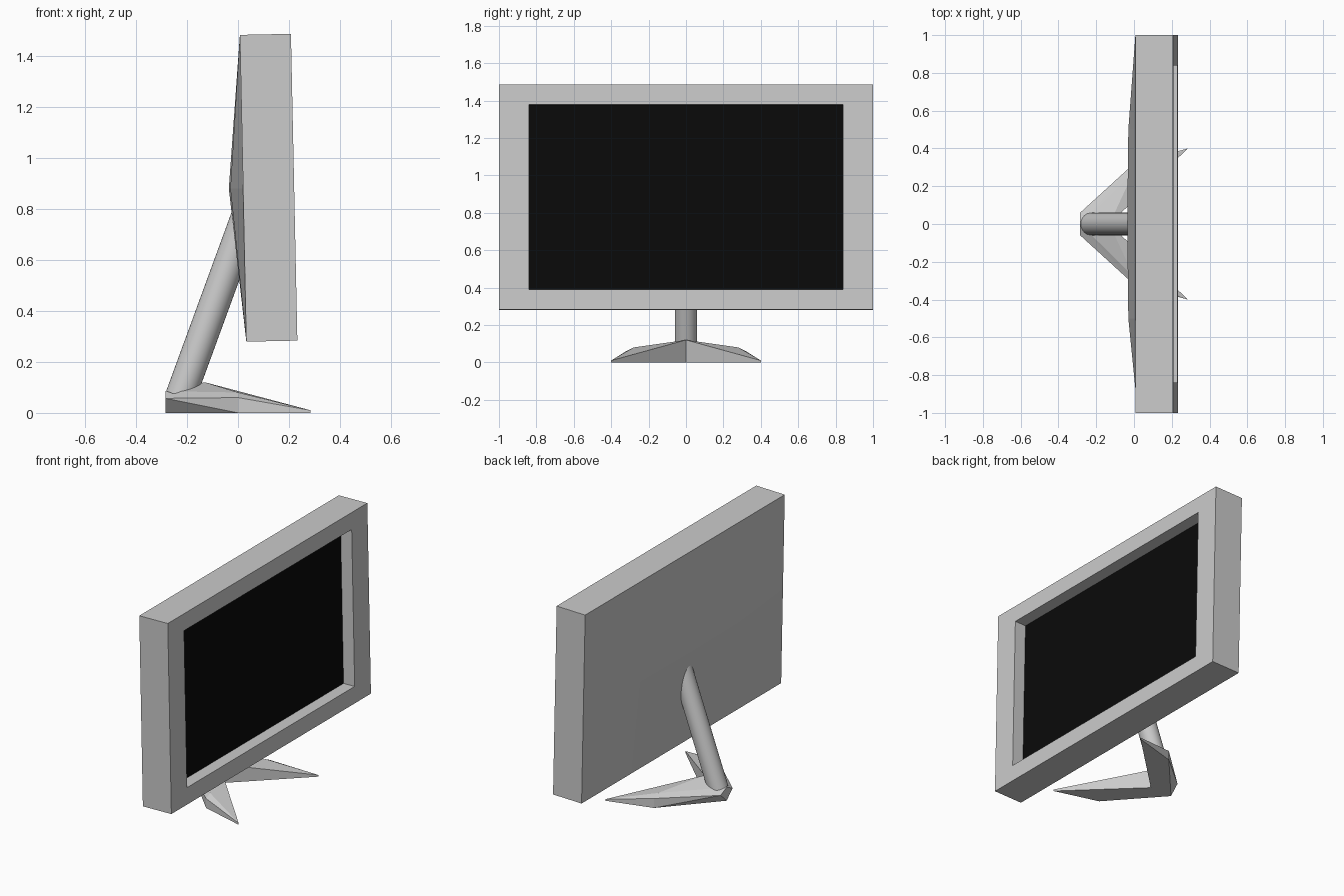
import bpy, bmesh, math
from mathutils import Matrix, Vector

if "Cube" in bpy.data.objects:
    bpy.data.objects.remove(bpy.data.objects["Cube"])

TILT = Matrix.Translation((0.12, 0, 0.882)) @ Matrix.Rotation(math.radians(-1.2), 4, 'Y')


def finish(name, bm, matrix=Matrix()):
    bmesh.ops.remove_doubles(bm, verts=bm.verts, dist=1e-4)
    bmesh.ops.recalc_face_normals(bm, faces=bm.faces)
    bm.transform(matrix)
    mesh = bpy.data.meshes.new(name)
    bm.to_mesh(mesh)
    bm.free()
    obj = bpy.data.objects.new(name, mesh)
    bpy.context.collection.objects.link(obj)
    return obj


def rect(bm, x, hy, hz):
    return [bm.verts.new((x, a * hy, b * hz)) for a, b in ((-1, -1), (1, -1), (1, 1), (-1, 1))]


# Housing: sides, front border and recess walls as successive rectangles
bm = bmesh.new()
loops = [rect(bm, -0.1, 1, 0.601), rect(bm, 0.1, 1, 0.601),
         rect(bm, 0.1, 0.84, 0.495), rect(bm, 0.02, 0.84, 0.495)]
for p, q in zip(loops, loops[1:]):
    for i in range(4):
        j = (i + 1) % 4
        bm.faces.new((p[i], p[j], q[j], q[i]))
bm.faces.new(loops[-1])
# Shallow bulging back panel
bulge = (0, 0.05, 0.056, 0.05, 0)
rows = [[bm.verts.new((-0.1 - (bulge[i] if k == 0 else 0), -1 + 0.5 * i, k * 0.601))
         for i in range(5)] for k in (-1, 0, 1)]
for r, s in zip(rows, rows[1:]):
    for i in range(4):
        bm.faces.new((r[i], r[i + 1], s[i + 1], s[i]))
finish("monitor_housing", bm, TILT)

# Black screen panel in the recess
bm = bmesh.new()
bmesh.ops.create_cube(bm, size=1, matrix=Matrix.Translation((0.016, 0, 0)) @ Matrix.Diagonal((0.012, 1.68, 0.99, 1)))
screen = finish("screen", bm, TILT)
black = bpy.data.materials.new("screen_black")
black.diffuse_color = (0.003, 0.003, 0.003, 1)
black.use_nodes = True
black.node_tree.nodes["Principled BSDF"].inputs["Base Color"].default_value = black.diffuse_color
screen.data.materials.append(black)

# Leaning round pole
a, b = Vector((-0.225, 0, 0.065)), Vector((0.05, 0, 0.817))
bpy.ops.mesh.primitive_cylinder_add(vertices=32, radius=0.06, depth=(b - a).length, location=(a + b) / 2,
                                    rotation=(0, math.atan2(b.x - a.x, b.z - a.z), 0))
bpy.context.object.name = "pole"
bpy.ops.object.shade_smooth_by_angle()

# V-shaped faceted foot, one leg mirrored across y
pts = {'D': (-0.285, 0, 0), 'C': (0, 0.32, 0), 'H': (-0.13, 0, 0), 'T': (0.285, 0.4, 0),
       'A': (-0.285, 0.06, 0.057), 'B': (0, 0.32, 0.06), 'F': (-0.285, 0, 0.085),
       'E': (0, 0.28, 0.08), 'G': (-0.13, 0, 0.12), 'U': (0.285, 0.4, 0.01)}
bm = bmesh.new()
for side in (1, -1):
    v = {k: bm.verts.new((x, side * y, z)) for k, (x, y, z) in pts.items()}
    for f in ("DHTC", "ADC", "ACB", "BCTU", "FAB", "FBE", "EBU", "FEG", "GEU", "HGUT", "DAF"):
        bm.faces.new([v[k] for k in f])
finish("foot", bm)
